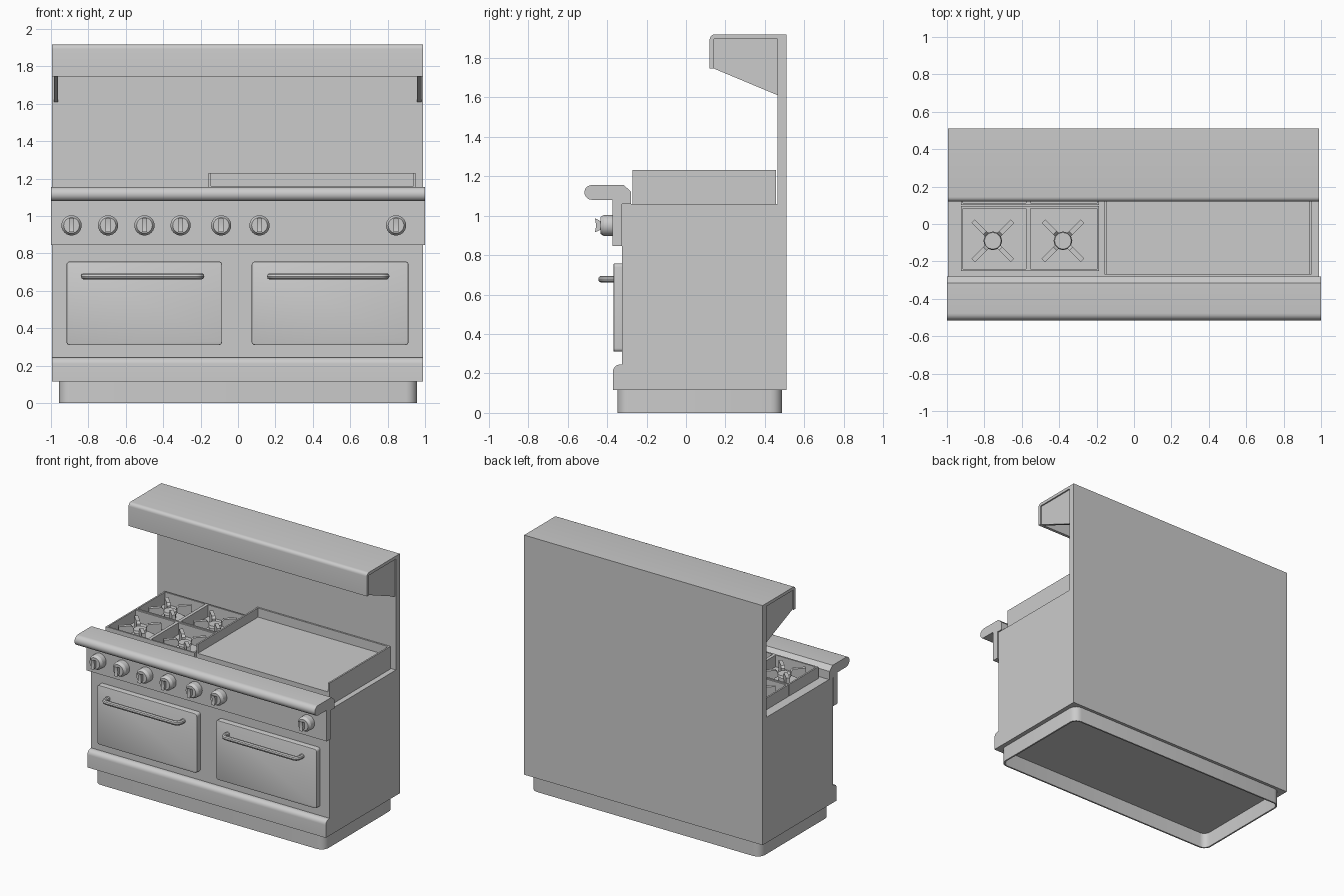
import bpy, bmesh
from math import sin, cos, pi, radians
from mathutils import Matrix, Vector

if "Cube" in bpy.data.objects:
    bpy.data.objects.remove(bpy.data.objects["Cube"])


def finish(bm, name, smooth=False):
    bmesh.ops.recalc_face_normals(bm, faces=bm.faces)
    me = bpy.data.meshes.new(name)
    bm.to_mesh(me)
    bm.free()
    ob = bpy.data.objects.new(name, me)
    bpy.context.collection.objects.link(ob)
    if smooth:
        shade(ob)
    return ob


def shade(ob):
    bpy.ops.object.select_all(action='DESELECT')
    ob.select_set(True)
    bpy.context.view_layer.objects.active = ob
    bpy.ops.object.shade_smooth_by_angle(angle=radians(35))


def add_prism(bm, pts, vec):
    """Extrude a closed outline of 3D points along vec."""
    face = bm.faces.new([bm.verts.new(p) for p in pts])
    ext = bmesh.ops.extrude_face_region(bm, geom=[face])['geom']
    bmesh.ops.translate(bm, vec=vec, verts=[v for v in ext if isinstance(v, bmesh.types.BMVert)])


def add_box(bm, a, b):
    (x0, y0, z0), (x1, y1, z1) = a, b
    add_prism(bm, [(x0, y0, z0), (x1, y0, z0), (x1, y1, z0), (x0, y1, z0)], (0, 0, z1 - z0))


def side_profile(name, yz, x0, x1, smooth=False):
    bm = bmesh.new()
    add_prism(bm, [(x0, y, z) for y, z in yz], (x1 - x0, 0, 0))
    return finish(bm, name, smooth)


def arc(cx, cy, r, a0, a1, n):
    return [(cx + r * cos(radians(a0 + (a1 - a0) * i / n)),
             cy + r * sin(radians(a0 + (a1 - a0) * i / n))) for i in range(n + 1)]


def round_rect(x0, x1, y0, y1, r, n=5):
    return (arc(x1 - r, y1 - r, r, 0, 90, n) + arc(x0 + r, y1 - r, r, 90, 180, n)
            + arc(x0 + r, y0 + r, r, 180, 270, n) + arc(x1 - r, y0 + r, r, 270, 360, n))


def add_cylinder(bm, r1, r2, depth, matrix, seg=24):
    bmesh.ops.create_cone(bm, cap_ends=True, segments=seg, radius1=r1, radius2=r2,
                          depth=depth, matrix=matrix)


# Cabinet: kick lip, oven front, cooktop deck, splashback and overhanging shelf in one profile
body = [(-.37, .115)] + arc(-.335, .21, .035, 180, 90, 6) + [
    (-.325, .245), (-.325, 1.06), (.465, 1.06), (.465, 1.895), (.142, 1.895), (.142, 1.745),
    (.12, 1.745)] + arc(.145, 1.893, .025, 180, 90, 5) + [(.51, 1.918), (.51, .115)]
side_profile("cabinet", body, -.995, .99, True)

# Shelf end brackets, set slightly in from the ends
for n, x in (("left", -.985), ("right", .958)):
    side_profile("shelf_bracket_" + n,
                 [(.142, 1.745), (.465, 1.61), (.465, 1.895), (.142, 1.895)], x, x + .022)

# Control panel with bullnose front rail
panel = [(-.325, .845), (-.373, .845), (-.373, 1.08)] + arc(-.4775, 1.1175, .0375, 270, 90, 10) + [
    (-.315, 1.155), (-.28, 1.122), (-.28, 1.06), (-.325, 1.06)]
side_profile("control_panel", panel, -1, 1, True)

# Hollow toe base with rounded corners
bm = bmesh.new()
rings = []
for d in (0, .012):
    loop = round_rect(-.957 + d, .957 - d, -.348 + d, .487 - d, .06 - d)
    rings += [[bm.verts.new((x, y, z)) for x, y in loop] for z in (0, .118)]
for a, b in ((0, 1), (2, 3), (0, 2), (1, 3)):
    A, B = rings[a], rings[b]
    for i in range(len(A)):
        j = (i + 1) % len(A)
        bm.faces.new((A[i], A[j], B[j], B[i]))
bmesh.ops.remove_doubles(bm, verts=bm.verts, dist=1e-5)
finish(bm, "toe_base", True)

# Oven doors and their bent tube handles
for n, x0, x1, h0, h1 in (("left", -.917, -.085, -.84, -.18), ("right", .073, .912, .155, .81)):
    bm = bmesh.new()
    add_prism(bm, [(x, -.325, z) for x, z in round_rect(x0, x1, .31, .757, .018)], (0, -.043, 0))
    front = [e for e in bm.edges if all(v.co.y < -.36 for v in e.verts)]
    bmesh.ops.bevel(bm, geom=front, offset=.006, segments=2, affect='EDGES', profile=.5)
    finish(bm, "oven_door_" + n, True)

    r, b = .017, .03
    h0, h1 = h0 + r, h1 - r
    path = ([(h0, -.36)] + arc(h0 + b, -.428 + b, b, 180, 270, 5)
            + arc(h1 - b, -.428 + b, b, 270, 360, 5) + [(h1, -.36)])
    cu = bpy.data.curves.new("door_handle_" + n, 'CURVE')
    cu.dimensions = '3D'
    cu.bevel_depth = r
    cu.bevel_resolution = 3
    cu.use_fill_caps = True
    sp = cu.splines.new('POLY')
    sp.points.add(len(path) - 1)
    for p, (x, y) in zip(sp.points, path):
        p.co = (x, y, .678, 1)
    ob = bpy.data.objects.new("door_handle_" + n, cu)
    bpy.context.collection.objects.link(ob)
    bpy.ops.object.select_all(action='DESELECT')
    ob.select_set(True)
    bpy.context.view_layer.objects.active = ob
    bpy.ops.object.convert(target='MESH')
    shade(bpy.context.view_layer.objects.active)

# Control knobs: disc, sloped collar and grip bar
for i, x in enumerate((-.89, -.695, -.5, -.307, -.09, .115, .845)):
    bm = bmesh.new()
    to_front = Matrix.Rotation(pi / 2, 4, 'X')
    for r1, r2, ya, yb in ((.054, .054, -.37, -.415), (.054, .042, -.415, -.434)):
        add_cylinder(bm, r1, r2, ya - yb, Matrix.Translation((x, (ya + yb) / 2, .95)) @ to_front)
    add_prism(bm, [(x - .013, y, z) for y, z in
                   ((-.43, .93), (-.462, .915), (-.455, .95), (-.462, .987), (-.43, .97))], (.026, 0, 0))
    finish(bm, "knob_%d" % (i + 1), True)

# Griddle: plate with splash walls at left, right and back
gx0, gx1, gy0, gy1 = -.157, .95, -.27, .457
bm = bmesh.new()
add_box(bm, (gx0 + .01, gy0, 1.058), (gx1 - .01, gy1 - .01, 1.162))
add_box(bm, (gx0, gy0, 1.058), (gx0 + .012, gy1, 1.23))
add_box(bm, (gx1 - .012, gy0, 1.058), (gx1, gy1, 1.23))
add_box(bm, (gx0 + .012, gy1 - .012, 1.058), (gx1 - .012, gy1, 1.23))
finish(bm, "griddle")

# Four burners, each with a walled grate and diagonal fingers
for i, (cx, xa, xb) in enumerate(((-.755, -.925, -.566), (-.38, -.566, -.187))):
    for j, (cy, ya, yb) in enumerate(((-.09, -.252, .095), (.27, .101, .448))):
        tag = "_%d_%d" % (i + 1, j + 1)
        bm = bmesh.new()
        t, z0, z1 = .012, 1.058, 1.148
        add_box(bm, (xa, ya, z0), (xb, ya + t, z1))
        add_box(bm, (xa, yb - t, z0), (xb, yb, z1))
        add_box(bm, (xa, ya + t, z0), (xa + t, yb - t, z1))
        add_box(bm, (xb - t, ya + t, z0), (xb, yb - t, z1))
        for k in range(4):
            rot = Matrix.Translation((cx, cy, 0)) @ Matrix.Rotation(pi / 4 + k * pi / 2, 4, 'Z')
            fin = [(.045, 1.10), (.045, 1.13), (.06, 1.148), (.148, 1.148), (.148, 1.06), (.12, 1.06)]
            add_prism(bm, [rot @ Vector((r, -.013, z)) for r, z in fin],
                      rot.to_3x3() @ Vector((0, .026, 0)))
        finish(bm, "grate" + tag)
        bm = bmesh.new()
        add_cylinder(bm, .04, .04, .04, Matrix.Translation((cx, cy, 1.078)), 12)
        add_cylinder(bm, .05, .045, .018, Matrix.Translation((cx, cy, 1.107)), 12)
        finish(bm, "burner" + tag)
